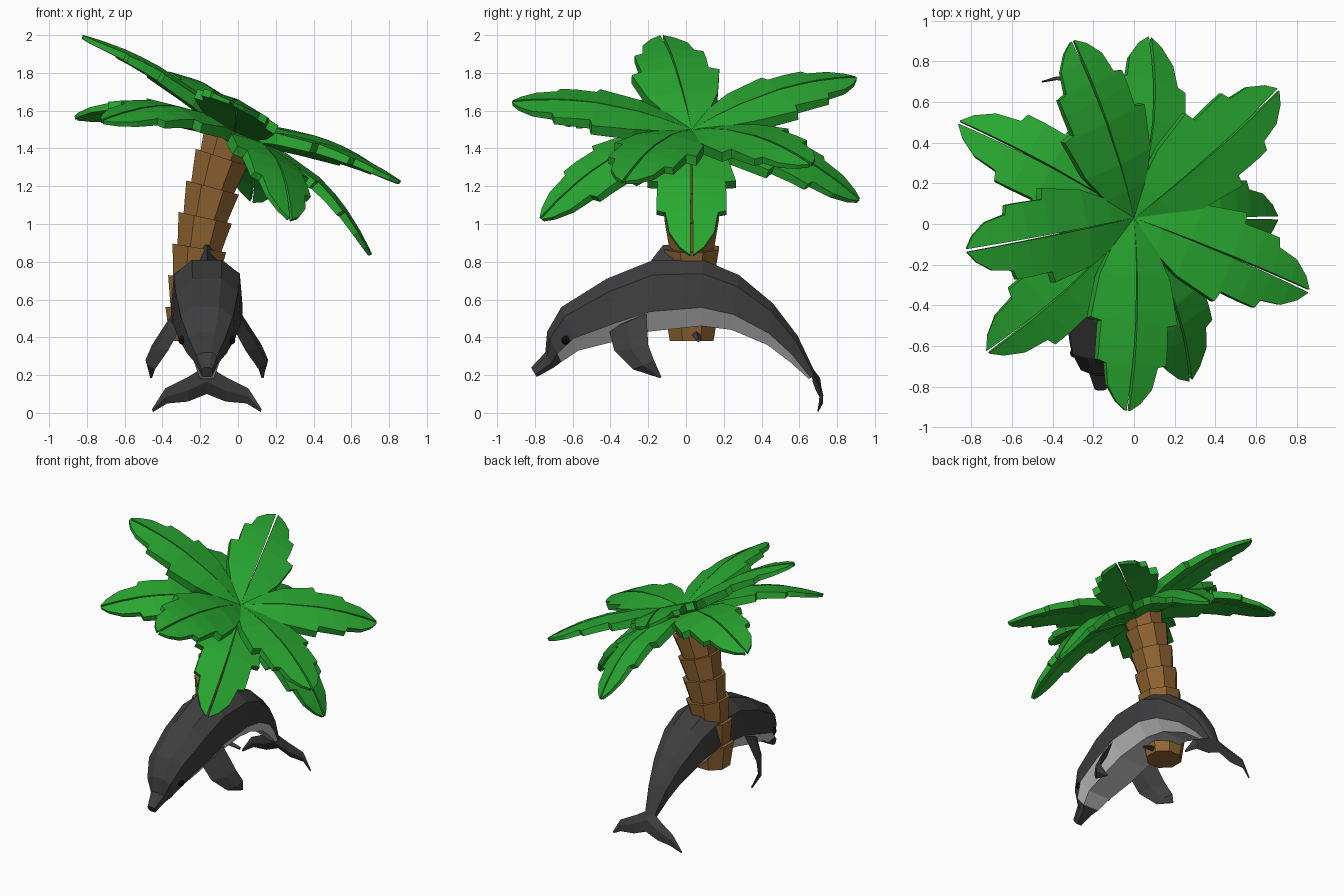
import bpy, bmesh, math
from mathutils import Vector as V

if "Cube" in bpy.data.objects:
    bpy.data.objects.remove(bpy.data.objects["Cube"])


def material(name, rgb):
    m = bpy.data.materials.new(name)
    m.diffuse_color = (*rgb, 1)
    m.use_nodes = True
    m.node_tree.nodes["Principled BSDF"].inputs["Base Color"].default_value = m.diffuse_color
    return m


GREEN = material("leaf green", (0.022, 0.39, 0.03))
BROWN = material("bark brown", (0.28, 0.13, 0.032))
DARK = material("dark skin", (0.048, 0.048, 0.05))
PALE = material("pale belly", (0.6, 0.6, 0.6))
BLACK = material("eye black", (0.005, 0.005, 0.005))


def loft(bm, rings, mat=lambda row, side: 0):
    """Join equal-length rings of points into a capped solid."""
    rows = [[bm.verts.new(p) for p in ring] for ring in rings]
    n = len(rows[0])
    for r in range(len(rows) - 1):
        for i in range(n):
            j = (i + 1) % n
            f = bm.faces.new((rows[r][i], rows[r][j], rows[r + 1][j], rows[r + 1][i]))
            f.material_index = mat(r, i)
    bm.faces.new(rows[0])
    bm.faces.new(rows[-1])


def finish(bm, name, *mats):
    bmesh.ops.recalc_face_normals(bm, faces=bm.faces)
    me = bpy.data.meshes.new(name)
    bm.to_mesh(me)
    bm.free()
    for m in mats:
        me.materials.append(m)
    ob = bpy.data.objects.new(name, me)
    bpy.context.collection.objects.link(ob)
    return ob


CX = -0.165  # centre line of the dolphin

# Dolphin body: top y, z / bottom y, z / half width
stations = [
    (-0.82, 0.24, -0.79, 0.19, 0.032),
    (-0.745, 0.32, -0.70, 0.24, 0.060),
    (-0.735, 0.43, -0.66, 0.27, 0.105),
    (-0.66, 0.56, -0.57, 0.33, 0.150),
    (-0.42, 0.71, -0.37, 0.38, 0.180),
    (-0.17, 0.81, -0.20, 0.43, 0.190),
    (0.09, 0.81, 0.08, 0.46, 0.190),
    (0.28, 0.73, 0.24, 0.44, 0.170),
    (0.46, 0.58, 0.43, 0.36, 0.125),
    (0.59, 0.41, 0.55, 0.27, 0.080),
    (0.69, 0.20, 0.65, 0.18, 0.040),
]
half = [(0.42, 1.0), (0.92, 0.79), (1.0, 0.28), (0.62, 0.0)]
section = half + [(-u, v) for u, v in reversed(half)]
rings = []
for yt, zt, yb, zb, w in stations:
    rings.append([(CX + u * w, yb + (yt - yb) * v, zb + (zt - zb) * v) for u, v in section])
bm = bmesh.new()
loft(bm, rings, lambda r, i: 1 if r > 1 and i in (2, 3, 4) else 0)
finish(bm, "dolphin_body", DARK, PALE)


def fin(name, rows, thick):
    """Mirrored pair of blades; rows are (leading point, trailing point)."""
    bm = bmesh.new()
    for s in (1, -1):
        rings = []
        for k, (a, b) in enumerate(rows):
            a = V((CX + s * a[0], a[1], a[2]))
            b = V((CX + s * b[0], b[1], b[2]))
            mid = (a + b) / 2
            off = V((s * thick[0], thick[1], thick[2])) * (1 - 0.8 * k / (len(rows) - 1))
            rings.append([a, mid + off, b, mid - off])
        loft(bm, rings)
    finish(bm, name, DARK)


fin("side_flippers", [
    ((0.14, -0.41, 0.45), (0.18, -0.21, 0.53)),
    ((0.205, -0.38, 0.33), (0.29, -0.20, 0.36)),
    ((0.275, -0.28, 0.23), (0.325, -0.17, 0.28)),
    ((0.29, -0.14, 0.185), (0.30, -0.13, 0.19)),
], (0.03, 0, -0.01))
fin("tail_flukes", [
    ((0, 0.66, 0.25), (0, 0.72, 0.10)),
    ((0.10, 0.685, 0.19), (0.10, 0.72, 0.06)),
    ((0.22, 0.71, 0.13), (0.21, 0.725, 0.05)),
    ((0.29, 0.70, 0.02), (0.285, 0.70, 0.005)),
], (0, 0.02, 0.01))

# Dorsal fin
bm = bmesh.new()
loft(bm, [[(CX, y0, z), (CX + w, (y0 + y1) / 2, z), (CX, y1, z), (CX - w, (y0 + y1) / 2, z)]
          for w, y0, y1, z in ((0.07, -0.19, 0.12, 0.80), (0.035, -0.12, 0.05, 0.89))])
finish(bm, "dorsal_fin", DARK)

# Eyes
for s in (1, -1):
    bpy.ops.mesh.primitive_uv_sphere_add(segments=8, ring_count=6, radius=0.024,
                                         location=(CX + s * 0.127, -0.635, 0.385))
    eye = bpy.context.object
    eye.name = "eye"
    eye.data.materials.append(BLACK)


# Palm trunk: stacked flaring segments along a leaning curve
def trunk_point(s):
    return V((-0.245 + 0.21 * s * s, 0.03, 0.38 + 1.12 * s))


SEGMENTS = 7
bm = bmesh.new()
for k in range(SEGMENTS):
    rings = []
    for s, r in ((k / SEGMENTS, 0.125), (min(1, (k + 1.08) / SEGMENTS), 0.156)):
        tangent = V((0.42 * s, 0, 1.12)).normalized()
        side = V((0, 1, 0))
        across = side.cross(tangent)
        ring = []
        for i in range(8):
            a = math.tau * (i + 0.5) / 8
            ring.append(trunk_point(s) + r * (math.cos(a) * across + math.sin(a) * side))
        rings.append(ring)
    loft(bm, rings)
finish(bm, "palm_trunk", BROWN)

# Small peg at the foot of the trunk
bm = bmesh.new()
loft(bm, [[(x, y + r * math.cos(a), z + r * math.sin(a)) for a in (0, 1.57, 3.14, 4.71)]
          for x, y, z, r in ((-0.15, 0.05, 0.42, 0.025), (-0.03, 0.065, 0.385, 0.012))])
finish(bm, "trunk_peg", DARK)

# Palm leaves: two thick notched halves with a slit along the rib
outline = [(-0.02, 0.01), (0.03, 0.03), (0.15, 0.12), (0.3, 0.19), (0.53, 0.235), (0.545, 0.18),
           (0.66, 0.185), (0.75, 0.185), (0.765, 0.14), (0.88, 0.12), (0.96, 0.065), (1, 0.012)]
UP = V((0.41, 0, 0.91))  # the crown leans towards +x


def leaf(name, centre, tip, lift):
    centre, tip = V(centre), V(tip)
    ctrl = (centre + tip) / 2 + UP * lift
    side = (tip - centre).cross(UP).normalized()
    bm = bmesh.new()
    for s in (1, -1):
        rings = []
        for t, w in outline:
            p = centre * (1 - t) ** 2 + ctrl * (2 * t * (1 - t)) + tip * t * t
            tangent = (ctrl - centre) * (1 - t) + (tip - ctrl) * t
            n = side.cross(tangent).normalized()
            inner = p + side * s * 0.007 * max(t, 0)
            outer = p + side * s * w - n * 0.12 * w
            drop = n * (0.065 - 0.045 * t * t)
            rings.append([inner, outer, outer - drop, inner - drop])
        loft(bm, rings)
    finish(bm, name, GREEN)


for tip in ((-0.82, -0.13, 2.0), (-0.30, 0.90, 1.78), (0.71, 0.66, 1.32),
            (0.86, -0.33, 1.23), (-0.03, -0.92, 1.65)):
    leaf("upper_leaf", (0, 0.03, 1.50), tip, 0.14)
for tip in ((0.71, 0.03, 0.84), (0.08, 0.92, 1.13), (-0.86, 0.50, 1.57),
            (-0.72, -0.63, 1.55), (0.28, -0.77, 1.03)):
    leaf("lower_leaf", (0, 0.03, 1.46), tip, 0.26)
